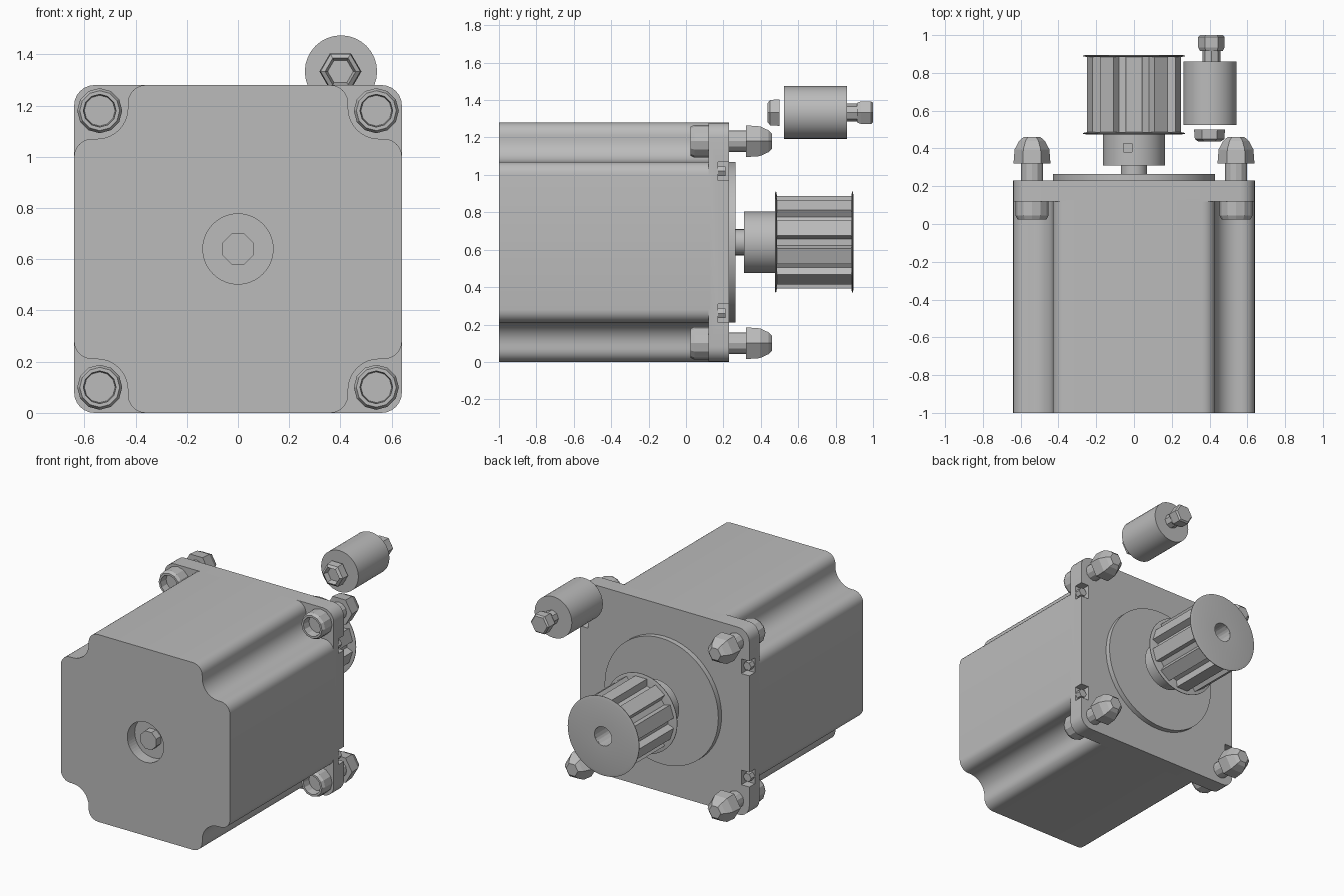
import bpy
import bmesh
from math import cos, sin, pi, radians

cube = bpy.data.objects.get("Cube")
if cube:
    bpy.data.objects.remove(cube, do_unlink=True)

MID = 0.64    # height of the motor axis
HALF = 0.64   # half width of the motor

metal = bpy.data.materials.new("grey_metal")
metal.use_nodes = True
metal.diffuse_color = (0.5, 0.5, 0.5, 1)
metal.node_tree.nodes["Principled BSDF"].inputs["Base Color"].default_value = (0.5, 0.5, 0.5, 1)


def arc(cx, cz, r, start, end, n):
    """Points on an arc in the XZ plane, angles in degrees."""
    return [(cx + r * cos(radians(start + (end - start) * i / n)),
             cz + r * sin(radians(start + (end - start) * i / n))) for i in range(n + 1)]


def loft(name, sections, centre=(0, MID), caps=True):
    """Skin matching outlines placed along Y; without caps it closes on itself."""
    bm = bmesh.new()
    loops = [[bm.verts.new((centre[0] + x, y, centre[1] + z)) for x, z in pts]
             for y, pts in sections]
    pairs = list(zip(loops, loops[1:]))
    if caps:
        bm.faces.new(loops[0])
        bm.faces.new(loops[-1])
    else:
        pairs.append((loops[-1], loops[0]))
    for a, b in pairs:
        for i in range(len(a)):
            j = (i + 1) % len(a)
            bm.faces.new((a[i], a[j], b[j], b[i]))
    bmesh.ops.recalc_face_normals(bm, faces=bm.faces)
    mesh = bpy.data.meshes.new(name)
    bm.to_mesh(mesh)
    bm.free()
    mesh.materials.append(metal)
    ob = bpy.data.objects.new(name, mesh)
    bpy.context.collection.objects.link(ob)
    return ob


def turned(name, rings, n=48, centre=(0, MID), phase=0.0, caps=True):
    """Round or n-sided part from (y, radius) pairs."""
    return loft(name, [(y, [(r * cos(2 * pi * i / n + phase), r * sin(2 * pi * i / n + phase))
                            for i in range(n)]) for y, r in rings], centre, caps)


def cut(target, cutter):
    cutter.hide_render = True
    cutter.hide_viewport = True
    cutter.display_type = 'WIRE'
    mod = target.modifiers.new(cutter.name, 'BOOLEAN')
    mod.operation = 'DIFFERENCE'
    mod.solver = 'EXACT'
    mod.object = cutter


def four_corners(quarter):
    """Repeat a quarter outline by turning it about the axis."""
    pts = []
    for k in range(4):
        c, s = [(1, 0), (0, 1), (-1, 0), (0, -1)][k]
        pts += [(x * c - z * s, x * s + z * c) for x, z in quarter]
    return pts


smooth = []

# Motor body with scooped corners
scoop = (arc(0.57, 0.36, 0.07, 0, 90, 6)
         + arc(0.55, 0.55, 0.12, 270, 180, 8)
         + arc(0.36, 0.57, 0.07, 0, 90, 6))
body_outline = four_corners(scoop)
body = loft("motor_body", [(-1, body_outline), (0.13, body_outline)])
cut(body, turned("rear_recess_cutter", [(-1.1, 0.137), (-0.92, 0.137)]))
smooth.append(body)
turned("rear_shaft_end", [(-0.97, 0.065), (-0.9, 0.065)], 8, phase=pi / 8)

# Mounting flange with small side pockets and screws in them
plate_outline = four_corners(arc(0.56, 0.56, 0.08, 0, 90, 6))
flange = loft("mounting_flange", [(0.12, plate_outline), (0.23, plate_outline)])
smooth.append(flange)
for side in (-1, 1):
    for up in (-1, 1):
        spot = (side * HALF, MID + up * 0.38)
        box = [(-0.06, -0.05), (0.06, -0.05), (0.06, 0.05), (-0.06, 0.05)]
        cut(flange, loft("pocket_cutter", [(0.17, box), (0.25, box)], spot))
        turned("pocket_screw", [(0.16, 0.03), (0.21, 0.03)], 6,
               (side * (HALF - 0.03), spot[1]))

# Pilot disc and output shaft
smooth.append(turned("pilot_disc", [(0.22, 0.43), (0.265, 0.43)], 64))
smooth.append(turned("output_shaft", [(0.25, 0.07), (0.4, 0.07)], 24))

# Pulley hub with set screw hole
hub = turned("pulley_hub", [(0.31, 0.165), (0.485, 0.165)])
hole = [(-0.022, -0.1), (0.022, -0.1), (0.022, 0.1), (-0.022, 0.1)]
cut(hub, loft("set_screw_cutter", [(0.38, hole), (0.425, hole)], (-0.033, MID + 0.2)))
smooth.append(hub)

# Toothed drum, bored from the back end
TEETH = 10
teeth, bore = [], []
for k in range(TEETH):
    for offset, r in ((-10, 0.25), (10, 0.25), (13, 0.205), (23, 0.205)):
        a = radians(90 + k * 360 / TEETH + offset)
        teeth.append((r * cos(a), r * sin(a)))
        bore.append((0.065 * cos(a), 0.065 * sin(a)))
loft("pulley_teeth", [(0.48, teeth), (0.89, teeth), (0.89, bore), (0.65, bore)])

# Thin belt guides at both ends of the drum
for name, y in (("inner_belt_guide", 0.48), ("outer_belt_guide", 0.89)):
    smooth.append(turned(name, [(y - 0.005, 0.065), (y - 0.005, 0.255), (y - 0.002, 0.27),
                                (y + 0.002, 0.27), (y + 0.006, 0.25), (y + 0.006, 0.065)],
                         caps=False))

# Corner bolts: socket head, shank and domed nut
for sx in (-1, 1):
    for sz in (-1, 1):
        at = (sx * 0.54, MID + sz * 0.54)
        turned("bolt_head", [(0.125, 0.088), (0.045, 0.088), (0.025, 0.078),
                             (0.025, 0.064), (0.08, 0.06)], 12, at)
        turned("bolt_shank", [(0.08, 0.058), (0.35, 0.058)], 12, at)
        turned("domed_nut", [(0.32, 0.098), (0.395, 0.092), (0.44, 0.068), (0.46, 0.045)],
               6, at)

# Loose spacer with a bolt through it
loose = (0.402, 1.333)
smooth.append(turned("spacer", [(0.525, 0.141), (0.86, 0.141)], 32, loose))
bolt = (0.41, 1.333)
turned("spacer_bolt_shank", [(0.85, 0.048), (0.94, 0.048)], 8, bolt)
turned("spacer_bolt_head", [(0.915, 0.06), (0.935, 0.07), (0.99, 0.07), (1.0, 0.06)], 6, bolt)
turned("spacer_end_nut", [(0.5, 0.082), (0.45, 0.078), (0.437, 0.06), (0.47, 0.05)],
       6, (0.4, 1.333))

# Smooth the round parts
bpy.ops.object.select_all(action='DESELECT')
for ob in smooth:
    ob.select_set(True)
bpy.context.view_layer.objects.active = body
bpy.ops.object.shade_smooth_by_angle(angle=radians(35))
bpy.ops.object.select_all(action='DESELECT')
